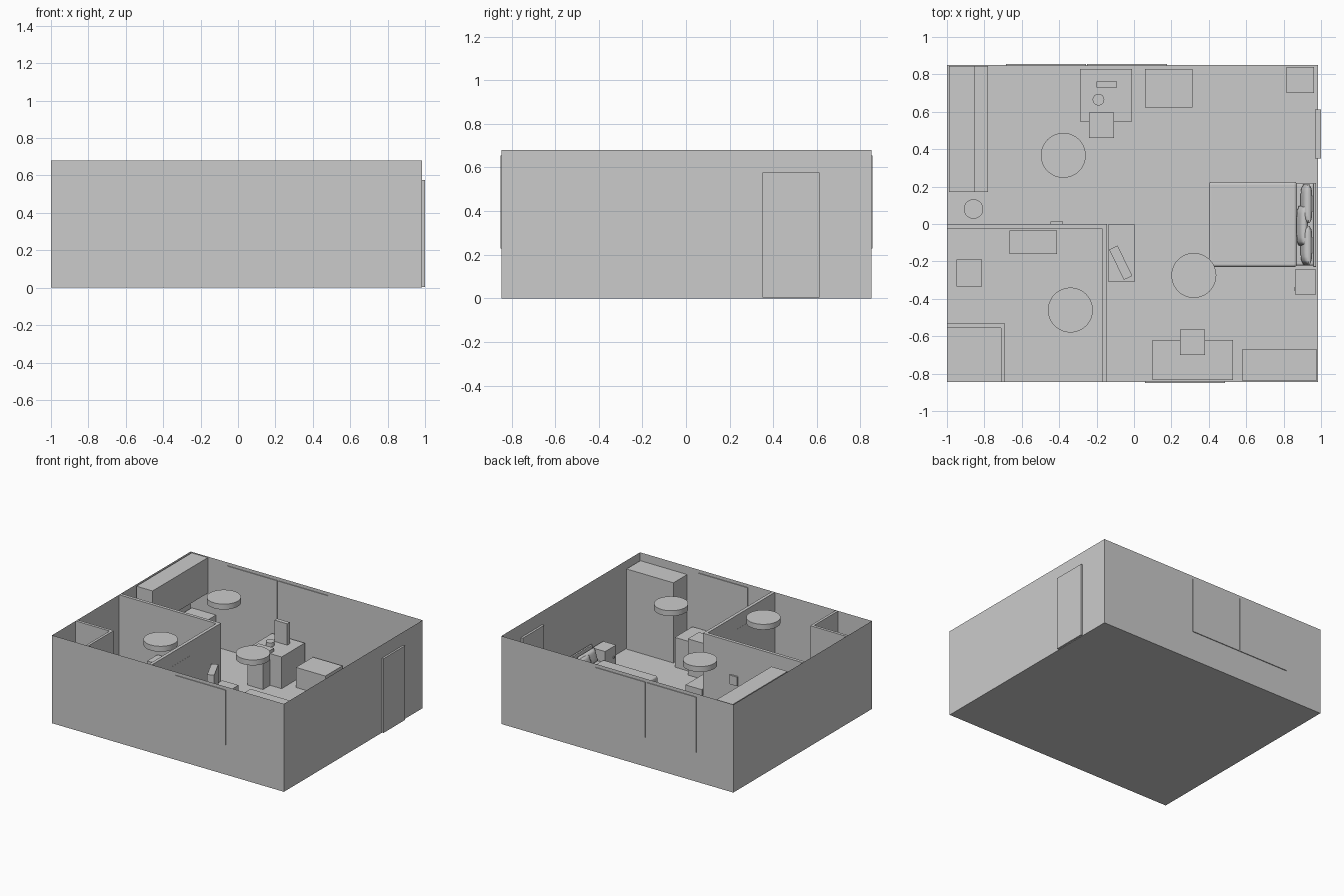
import bpy, bmesh, math

if "Cube" in bpy.data.objects:
    bpy.data.objects.remove(bpy.data.objects["Cube"])

def box(name, x, y, z, rot=0.0, bevel=0.0):
    """Box from (min, max) ranges, optionally turned about z and bevelled."""
    me = bpy.data.meshes.new(name)
    bm = bmesh.new()
    bmesh.ops.create_cube(bm, size=1)
    bmesh.ops.scale(bm, vec=(x[1]-x[0], y[1]-y[0], z[1]-z[0]), verts=bm.verts)
    bm.to_mesh(me)
    bm.free()
    ob = bpy.data.objects.new(name, me)
    ob.location = ((x[0]+x[1])/2, (y[0]+y[1])/2, (z[0]+z[1])/2)
    ob.rotation_euler.z = rot
    bpy.context.collection.objects.link(ob)
    if bevel:
        m = ob.modifiers.new("bevel", 'BEVEL')
        m.width, m.segments = bevel, 3
    return ob

def cyl(name, x, y, z0, z1, r):
    bpy.ops.mesh.primitive_cylinder_add(vertices=48, radius=r, depth=z1-z0,
                                        location=(x, y, (z0+z1)/2))
    ob = bpy.context.object
    ob.name = name
    bpy.ops.object.shade_smooth_by_angle()
    return ob

def pillow(name, loc, size, tilt):
    """Soft cushion: subdivided cube squashed toward its rim."""
    bpy.ops.mesh.primitive_cube_add(size=2, location=loc)
    ob = bpy.context.object
    ob.name = name
    bm = bmesh.new()
    bm.from_mesh(ob.data)
    bmesh.ops.subdivide_edges(bm, edges=bm.edges, cuts=9, use_grid_fill=True)
    for v in bm.verts:
        u, w = v.co.y, v.co.z
        v.co.x *= 0.15 + 0.85*((1-u**4)*(1-w**4))**0.5
    bmesh.ops.scale(bm, vec=[s/2 for s in size], verts=bm.verts)
    bm.to_mesh(ob.data)
    bm.free()
    ob.rotation_euler.y = tilt
    bpy.ops.object.shade_smooth_by_angle(angle=math.radians(60))

H = 0.68

# Room shell: thin floor and walls, open at the top
shell = box("room_shell", (-1, 0.985), (-0.845, 0.85), (0, H))
bm = bmesh.new()
bm.from_mesh(shell.data)
bmesh.ops.delete(bm, geom=[f for f in bm.faces if f.normal.z > 0.5], context='FACES')
bm.to_mesh(shell.data)
bm.free()

# Partition walls
box("bathroom_back_wall", (-1, -0.145), (-0.025, 0), (0, H))
box("bathroom_side_wall", (-0.17, -0.145), (-0.845, -0.025), (0, H))
box("shower_back_wall", (-1, -0.69), (-0.555, -0.533), (0, H))
box("shower_side_wall", (-0.71, -0.69), (-0.845, -0.555), (0, H))

# Doors and windows
box("entrance_door", (0.968, 1.0), (0.35, 0.612), (0.003, 0.577))
box("bathroom_door", (-0.171, -0.144), (-0.62, -0.36), (0, 0.572))
for name, x0, x1, y in (("back_window_left", -0.685, -0.257, 0.85),
                        ("back_window_right", -0.25, 0.177, 0.85),
                        ("front_window", 0.06, 0.487, -0.845)):
    box(name, (x0, x1), (y-0.006, y+0.006), (0.228, 0.655))

# Ceiling lamps
for i, (x, y) in enumerate(((0.32, -0.275), (-0.378, 0.367), (-0.34, -0.46))):
    cyl(f"ceiling_lamp_{i+1}", x, y, H-0.042, H, 0.12)

# Kitchen
box("kitchen_counter", (-0.988, -0.78), (0.17, 0.845), (0, 0.25))
box("wall_cabinet", (-0.988, -0.85), (0.17, 0.845), (0.4, 0.675))
cyl("waste_bin", -0.858, 0.08, 0, 0.15, 0.052)
box("wall_switch", (-0.447, -0.38), (0, 0.014), (0.355, 0.425))

# Dressing table with chair, bowl and mirror
box("dressing_table", (-0.29, -0.01), (0.547, 0.83), (0, 0.245))
box("dressing_chair", (-0.24, -0.108), (0.46, 0.595), (0, 0.27))
box("table_mirror", (-0.2, -0.09), (0.73, 0.762), (0.245, 0.41))
cyl("table_bowl", -0.19, 0.665, 0.245, 0.275, 0.031)

# Freestanding furniture
box("bench", (0.06, 0.312), (0.622, 0.83), (0, 0.155))
box("shoe_cabinet", (0.815, 0.962), (0.7, 0.84), (0, 0.25))
box("wardrobe", (0.577, 0.978), (-0.838, -0.67), (0, 0.62))
box("desk", (0.1, 0.53), (-0.835, -0.62), (0, 0.23))
box("desk_chair", (0.245, 0.38), (-0.7, -0.565), (0, 0.28))
box("screen_stand", (-0.135, 0.004), (-0.31, 0), (0, 0.24))
tilt = math.atan2(0.08, 0.165)
box("screen", (-0.096, -0.046), (-0.297, -0.117), (0.24, 0.42), rot=tilt)

# Bathroom furniture
box("wash_cabinet", (-0.665, -0.413), (-0.16, -0.035), (0, 0.31))
box("toilet", (-0.95, -0.812), (-0.335, -0.19), (0, 0.14))

# Nightstand with knob
box("nightstand", (0.862, 0.972), (-0.377, -0.243), (0, 0.175))
box("nightstand_knob", (0.856, 0.862), (-0.355, -0.34), (0.085, 0.1))

# Bed
box("bed_base", (0.41, 0.97), (-0.22, 0.215), (0, 0.06))
box("mattress", (0.41, 0.965), (-0.222, 0.217), (0.06, 0.105), bevel=0.012)
box("blanket", (0.4, 0.87), (-0.23, 0.225), (0.03, 0.118), bevel=0.014)
box("headboard", (0.958, 0.974), (-0.23, 0.22), (0, 0.21), bevel=0.004)
for i, y in enumerate((-0.113, 0.108)):
    pillow(f"back_pillow_{i+1}", (0.922, y, 0.15), (0.05, 0.205, 0.1), 0.3)
pillow("front_pillow", (0.9, -0.01, 0.15), (0.045, 0.21, 0.09), 0.4)
